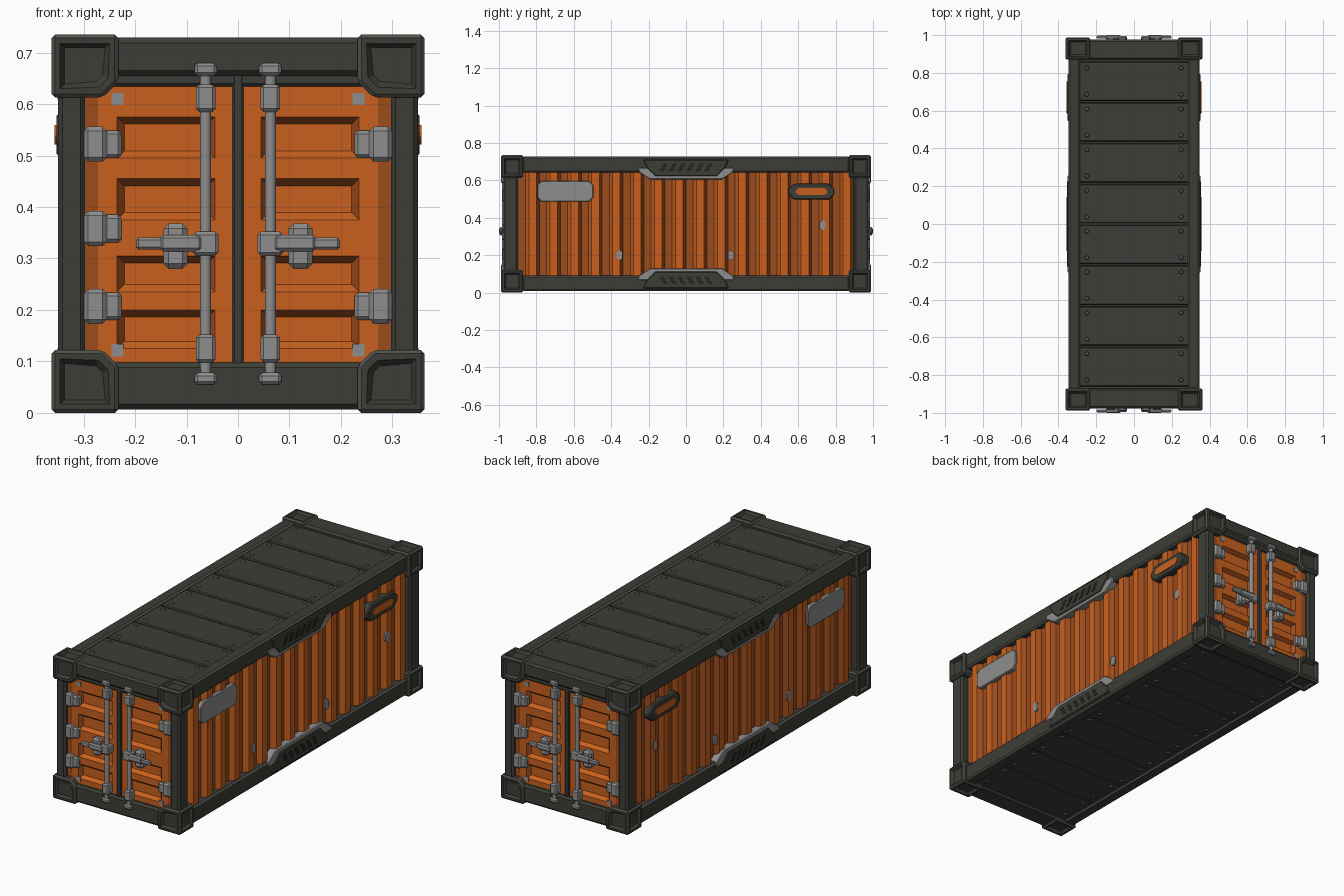
import bpy, bmesh, math
from mathutils import Matrix, Vector

if "Cube" in bpy.data.objects:
    bpy.data.objects.remove(bpy.data.objects["Cube"], do_unlink=True)


def material(name, rgb):
    m = bpy.data.materials.new(name)
    m.use_nodes = True
    m.diffuse_color = (*rgb, 1)
    bsdf = next(n for n in m.node_tree.nodes if n.type == 'BSDF_PRINCIPLED')
    bsdf.inputs["Base Color"].default_value = (*rgb, 1)
    bsdf.inputs["Roughness"].default_value = 0.7
    return m


DARK = material("dark_olive_grey", (0.046, 0.048, 0.038))
WORN = material("worn_edge_grey", (0.085, 0.086, 0.076))
ORANGE = material("orange_paint", (0.58, 0.118, 0.013))
RUST = material("dark_orange_paint", (0.34, 0.072, 0.012))
STEEL = material("bare_steel", (0.27, 0.27, 0.27))
BLACK = material("slot_black", (0.018, 0.018, 0.015))
I = Matrix.Identity(4)
MID = 0.3675  # half height


def finish(name, bm, mats, m=I):
    bm.transform(m)
    if m.determinant() < 0:
        bmesh.ops.reverse_faces(bm, faces=bm.faces[:])
    mesh = bpy.data.meshes.new(name)
    bm.to_mesh(mesh)
    bm.free()
    for mt in mats:
        mesh.materials.append(mt)
    ob = bpy.data.objects.new(name, mesh)
    bpy.context.scene.collection.objects.link(ob)
    return ob


def bevel_all(bm, w, index=0):
    bmesh.ops.bevel(bm, geom=bm.edges[:], offset=w, segments=1,
                    affect='EDGES', material=index)


def box(name, x, y, z, mat, m=I, bevel=0.0, edge=None):
    """Bevelled box; edge is the material of the bevel faces."""
    bm = bmesh.new()
    bmesh.ops.create_cube(bm, size=1)
    for v in bm.verts:
        v.co = Vector([(r[0] + r[1]) / 2 + c * (r[1] - r[0])
                       for r, c in zip((x, y, z), v.co)])
    if bevel:
        bevel_all(bm, bevel, 1)
    return finish(name, bm, [mat, edge or mat], m)


def side_prism(name, pts, x0, x1, mat, m=I, bevel=0.0):
    """Extrude a (y, z) outline from x0 to x1."""
    bm = bmesh.new()
    face = bm.faces.new([bm.verts.new((x0, a, b)) for a, b in pts])
    new = bmesh.ops.extrude_face_region(bm, geom=[face])["geom"]
    bmesh.ops.translate(bm, vec=(x1 - x0, 0, 0),
                        verts=[g for g in new if isinstance(g, bmesh.types.BMVert)])
    bmesh.ops.recalc_face_normals(bm, faces=bm.faces[:])
    if bevel:
        bevel_all(bm, bevel)
    return finish(name, bm, [mat], m)


def rod(name, loc, r, length, mat, m=I, sides=12, r2=None):
    bm = bmesh.new()
    bmesh.ops.create_cone(bm, cap_ends=True, segments=sides, radius1=r,
                          radius2=r if r2 is None else r2, depth=length,
                          matrix=Matrix.Translation(loc))
    for f in bm.faces:
        f.smooth = len(f.verts) == 4
    return finish(name, bm, [mat], m)


def octagon(cy, cz, w, h, c):
    quarter = [(w / 2, h / 2 - c), (w / 2 - c, h / 2)]
    right = quarter + [(-a, b) for a, b in reversed(quarter)]
    return [(cy + a, cz + b) for a, b in right + [(-a, -b) for a, b in right]]


def casting(name, m):
    """Corner block with a sloped square pocket in each outward face."""
    bm = bmesh.new()
    bmesh.ops.create_cube(bm, size=1)
    bmesh.ops.scale(bm, vec=(0.13, 0.117, 0.122), verts=bm.verts)
    inner = [e for e in bm.edges if all(v.co.x < 0 and v.co.z < 0 for v in e.verts)]
    bmesh.ops.bevel(bm, geom=inner, offset=0.03, segments=1, affect='EDGES')
    bevel_all(bm, 0.007, 1)
    outer = [max(bm.faces, key=lambda f: f.calc_center_median()[a]) for a in range(3)]
    for f in outer:
        bmesh.ops.inset_individual(bm, faces=[f], thickness=0.014)
        bmesh.ops.inset_individual(bm, faces=[f], thickness=0.012, depth=-0.014)
    finish(name, bm, [DARK, WORN], m)


# Inner hull
box("hull", (-0.31, 0.31), (-0.93, 0.93), (0.02, 0.70), DARK)

# Corner castings
for sx in (1, -1):
    for sy in (1, -1):
        for sz in (1, -1):
            casting("corner_casting", Matrix.Translation((0, 0, MID))
                    @ Matrix.Diagonal((sx, sy, sz, 1))
                    @ Matrix.Translation((0.2975, 0.9295, 0.3065)))

# Roof and floor panels with rivets
pitch = 0.216
for sz, label in ((1, "roof"), (-1, "floor")):
    flip = Matrix.Translation((0, 0, MID)) @ Matrix.Diagonal((1, 1, sz, 1))
    for i in range(8):
        y = (i - 3.5) * pitch
        box(label + "_panel", (-0.295, 0.295), (y - 0.104, y + 0.104),
            (0.31, 0.35), DARK, flip, 0.005)
        for sx in (1, -1):
            for dy in (-0.07, 0.07):
                rod(label + "_rivet", (sx * 0.25, y + dy, 0.352), 0.014, 0.008,
                    WORN, flip, 8, 0.009)

# Long sides
for s, label in ((1, "right"), (-1, "left")):
    side = Matrix.Diagonal((s, 1, 1, 1))
    # Corrugated wall: vertical ribs swept along the length, darker in the valleys
    ribs, p = 16, 0.112
    bm = bmesh.new()
    outline = []
    for i in range(ribs):
        y = (i - ribs / 2) * p
        outline += [(0.313, y), (0.313, y + 0.34 * p),
                    (0.336, y + 0.50 * p), (0.336, y + 0.86 * p)]
    outline.append((0.313, ribs / 2 * p))
    low = [bm.verts.new((x, y, 0.07)) for x, y in outline]
    high = [bm.verts.new((x, y, 0.66)) for x, y in outline]
    for i in range(len(outline) - 1):
        f = bm.faces.new((low[i], low[i + 1], high[i + 1], high[i]))
        f.material_index = int(i % 4 in (0, 3))
    finish(label + "_corrugated_wall", bm, [ORANGE, RUST], side)

    # Rails, their reinforcing guards and slanted slots
    for sz in (1, -1):
        m = Matrix.Translation((0, 0, MID)) @ Matrix.Diagonal((s, 1, sz, 1))
        box(label + "_rail", (0.285, 0.348), (-0.875, 0.875), (0.275, 0.36),
            DARK, m, 0.008, WORN)
        side_prism(label + "_guard_lip", [(-0.26, 0.30), (-0.25, 0.275), (-0.195, 0.238),
                                          (0.195, 0.238), (0.25, 0.275), (0.26, 0.30)],
                   0.31, 0.351, STEEL, m, 0.004)
        side_prism(label + "_guard", [(-0.23, 0.345), (-0.21, 0.30), (-0.165, 0.254),
                                      (0.165, 0.254), (0.21, 0.30), (0.23, 0.345)],
                   0.31, 0.355, DARK, m, 0.005)
        for i in range(6):
            y = (i - 2.5) * 0.048
            side_prism(label + "_guard_slot", [(y - 0.024, 0.28), (y, 0.28),
                                               (y + 0.024, 0.322), (y, 0.322)],
                       0.353, 0.3565, BLACK, m)

    # Corner posts
    for sy in (1, -1):
        box(label + "_post", (0.297, 0.35), (0.9, 0.977), (0.11, 0.625), DARK,
            Matrix.Diagonal((s, sy, 1, 1)), 0.009)

    # Blank sign plate and vent
    side_prism(label + "_sign_plate", octagon(-0.645, 0.542, 0.30, 0.11, 0.022),
               0.32, 0.345, STEEL, side, 0.004)
    side_prism(label + "_vent_ring", octagon(0.67, 0.54, 0.25, 0.085, 0.03),
               0.31, 0.353, DARK, side, 0.006)
    side_prism(label + "_vent_core", octagon(0.67, 0.54, 0.17, 0.038, 0.015),
               0.33, 0.357, ORANGE, side)
    # Bare metal chips
    for y, z in ((-0.355, 0.20), (0.24, 0.20), (0.73, 0.36)):
        side_prism(label + "_paint_chip", octagon(y, z, 0.032, 0.05, 0.01),
                   0.33, 0.338, STEEL, side)


def door_leaf(name, m):
    """Pressed leaf with four recessed bands."""
    bm = bmesh.new()
    xs = (0.01, 0.045, 0.235, 0.272, 0.305)
    zs = (0.08, 0.125, 0.20, 0.235, 0.305, 0.375, 0.455, 0.495, 0.575, 0.66)
    grid = [[bm.verts.new((x, -0.957, z)) for x in xs] for z in zs]
    bands = []
    for r in range(len(zs) - 1):
        for c in range(len(xs) - 1):
            f = bm.faces.new((grid[r][c], grid[r][c + 1],
                              grid[r + 1][c + 1], grid[r + 1][c]))
            f.material_index = int(c == 3)
            if c == 1 and r % 2:
                bands.append(f)
    bm.normal_update()
    bmesh.ops.inset_individual(bm, faces=bands, thickness=0.02, depth=-0.018)
    # Darker paint on the slopes, except those that face up
    bm.normal_update()
    for f in bm.faces:
        if abs(f.normal.y) < 0.95 and f.normal.z < 0.3:
            f.material_index = 1
    finish(name, bm, [ORANGE, RUST], m)


# Door ends
for k, end in enumerate(("front", "back")):
    turn = Matrix.Rotation(math.pi * k, 4, 'Z')
    box(end + "_top_rail", (-0.25, 0.25), (-0.977, -0.87), (0.655, 0.729), DARK, turn, 0.01)
    box(end + "_top_sill", (-0.295, 0.295), (-0.967, -0.9), (0.634, 0.69), DARK, turn, 0.006)
    box(end + "_bottom_rail", (-0.25, 0.25), (-0.977, -0.87), (0.007, 0.098), DARK, turn, 0.01)
    box(end + "_door_seal", (-0.011, 0.011), (-0.968, -0.93), (0.08, 0.67), DARK, turn, 0.004)
    for s in (1, -1):
        m = turn @ Matrix.Diagonal((s, 1, 1, 1))
        door_leaf(end + "_door", m)
        # Lock rod with clamps and end keepers
        rod(end + "_lock_rod", (0.063, -0.973, 0.367), 0.011, 0.60, STEEL, m)
        for z0, z1, w in ((0.055, 0.078, 0.022), (0.098, 0.152, 0.019),
                          (0.585, 0.638, 0.019), (0.655, 0.68, 0.022)):
            box(end + "_rod_clamp", (0.063 - w, 0.063 + w), (-0.99, -0.95),
                (z0, z1), STEEL, m, 0.006)
        # Handle, hub and catch
        box(end + "_handle_hub", (0.038, 0.088), (-0.996, -0.95), (0.306, 0.352), STEEL, m, 0.006)
        box(end + "_handle_catch", (0.098, 0.145), (-0.985, -0.935), (0.28, 0.368), STEEL, m, 0.01)
        box(end + "_handle", (0.07, 0.152), (-1.0, -0.978), (0.314, 0.346), STEEL, m, 0.006)
        box(end + "_handle_grip", (0.145, 0.198), (-0.997, -0.981), (0.317, 0.341), STEEL, m, 0.005)
        # Bare metal chips near the leaf corners
        for z in (0.122, 0.61):
            box(end + "_door_chip", (0.222, 0.246), (-0.959, -0.955),
                (z - 0.012, z + 0.012), STEEL, m)
        # Hinges
        for z in (0.522, 0.207) + ((0.358,) if s < 0 else ()):
            box(end + "_hinge_leaf", (0.226, 0.27), (-0.974, -0.94),
                (z - 0.027, z + 0.027), STEEL, m, 0.007)
            box(end + "_hinge_knuckle", (0.255, 0.299), (-0.982, -0.94),
                (z - 0.034, z + 0.034), STEEL, m, 0.008)
